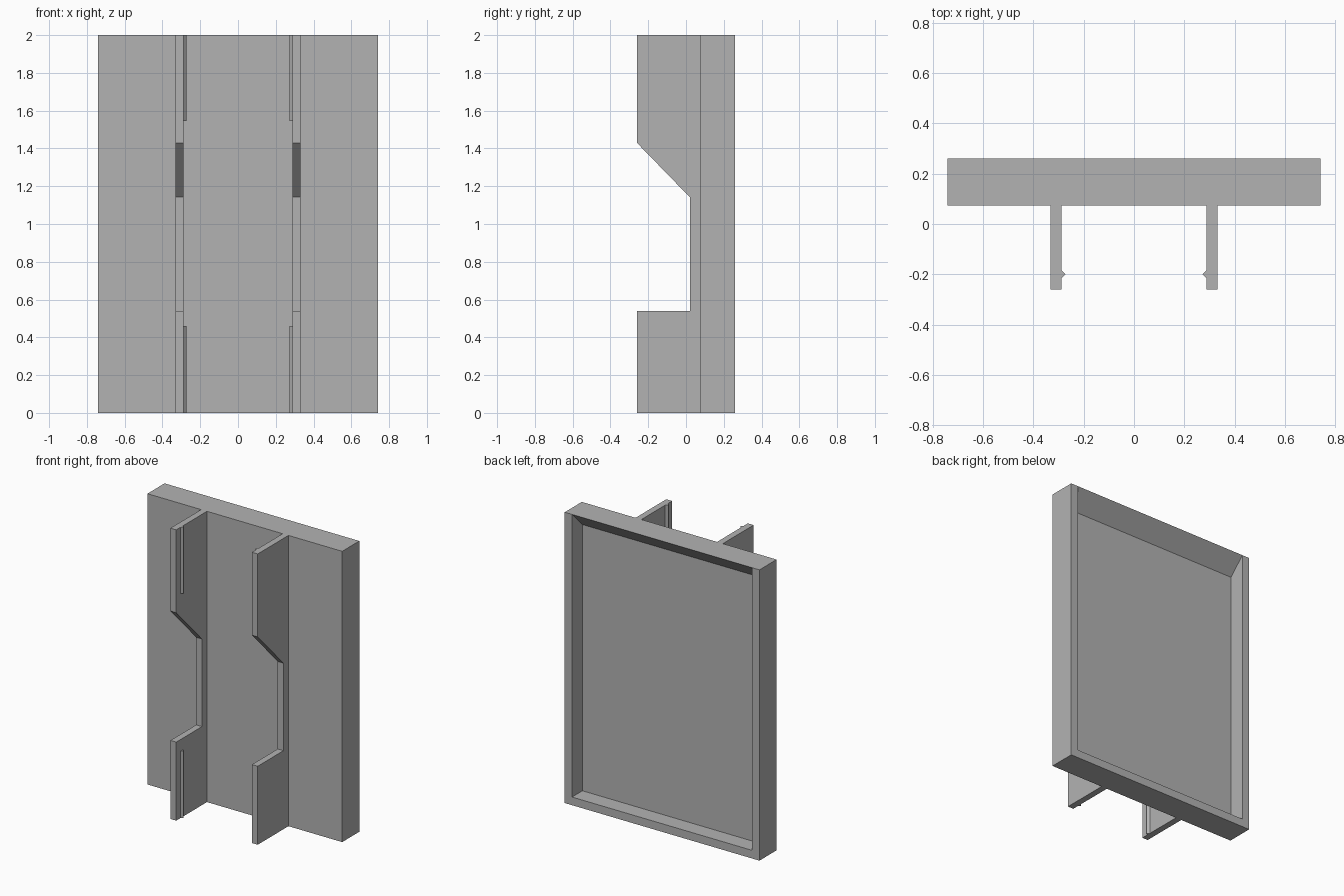
import bpy
import bmesh
from mathutils import Vector

cube = bpy.data.objects.get("Cube")
if cube:
    bpy.data.objects.remove(cube, do_unlink=True)

grey = bpy.data.materials.new("plain_grey")
grey.use_nodes = True
COLOUR = (0.45, 0.45, 0.45, 1)
grey.diffuse_color = COLOUR
grey.node_tree.nodes["Principled BSDF"].inputs["Base Color"].default_value = COLOUR


def finish(name, bm):
    bmesh.ops.recalc_face_normals(bm, faces=bm.faces)
    mesh = bpy.data.meshes.new(name)
    bm.to_mesh(mesh)
    bm.free()
    mesh.materials.append(grey)
    obj = bpy.data.objects.new(name, mesh)
    bpy.context.collection.objects.link(obj)
    return obj


def prism(name, points, direction):
    """Extrude a closed outline along a direction."""
    bm = bmesh.new()
    face = bm.faces.new([bm.verts.new(p) for p in points])
    result = bmesh.ops.extrude_face_region(bm, geom=[face])
    verts = [v for v in result["geom"] if isinstance(v, bmesh.types.BMVert)]
    bmesh.ops.translate(bm, verts=verts, vec=Vector(direction))
    return finish(name, bm)


HALF_W, HEIGHT = 0.741, 2.0
FRONT, BACK, FLOOR = 0.074, 0.26, 0.147
RIM = 0.056
DROP = BACK - FLOOR

# Tray: front sheet and lower rim, with an overhang sloping up to the top edge
tray_profile = [(FRONT, 0), (BACK, 0), (BACK, RIM), (FLOOR, RIM),
                (FLOOR, HEIGHT - DROP), (BACK, HEIGHT), (FRONT, HEIGHT)]
inner = HALF_W - RIM
prism("tray", [(-inner, y, z) for y, z in tray_profile], (2 * inner, 0, 0))

# Full-depth side walls of the tray
wall_profile = [(FRONT, 0), (BACK, 0), (BACK, HEIGHT), (FRONT, HEIGHT)]

# Notched front rib
rib_profile = [(FRONT, 0), (-0.26, 0), (-0.26, 0.54), (0.02, 0.54),
               (0.02, 1.142), (-0.26, 1.43), (-0.26, HEIGHT), (FRONT, HEIGHT)]
RIB_IN, RIB_OUT = 0.288, 0.332

for side, s in (("left", 1), ("right", -1)):
    prism(f"{side}_side_wall", [(s * inner, y, z) for y, z in wall_profile],
          (s * RIM, 0, 0))
    prism(f"{side}_rib", [(s * RIB_IN, y, z) for y, z in rib_profile],
          (s * (RIB_OUT - RIB_IN), 0, 0))
    # Small pointed ridges on the inner faces of the rib
    for place, low, high in (("lower", 0, 0.46), ("upper", 1.545, HEIGHT)):
        ridge = [(s * RIB_IN, -0.215, low), (s * (RIB_IN - 0.015), -0.2, low),
                 (s * RIB_IN, -0.185, low)]
        prism(f"{side}_{place}_ridge", ridge, (0, 0, high - low))
